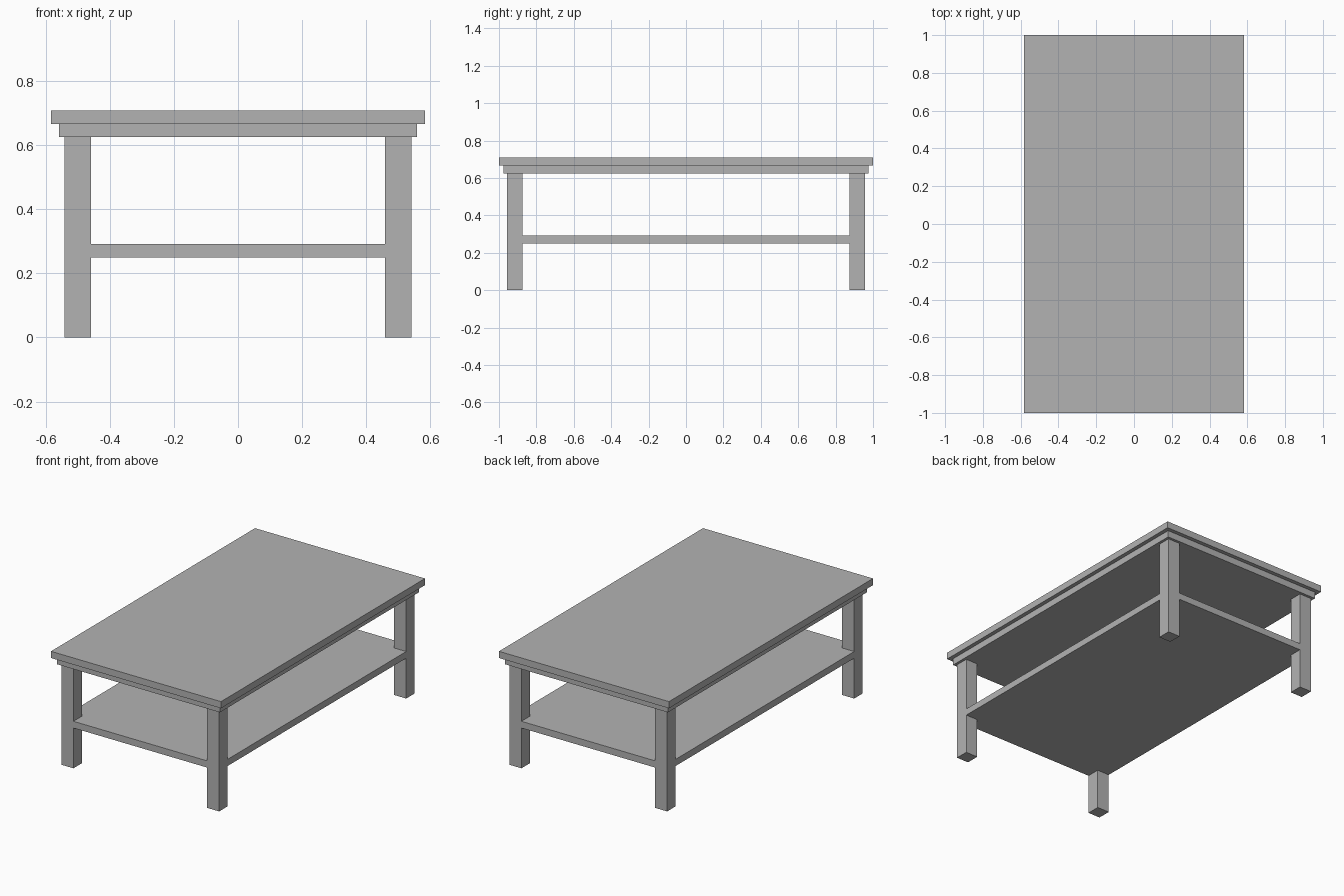
import bpy
import bmesh

UNIT = 1 / 24          # board thickness
LEG = 2 * UNIT         # leg width
LEG_X, LEG_Y = 13 * UNIT, 23 * UNIT   # outer faces of the legs
LEG_TOP = 15 * UNIT
SHELF_Z = 6 * UNIT

default_cube = bpy.data.objects.get("Cube")
if default_cube:
    bpy.data.objects.remove(default_cube, do_unlink=True)

grey = bpy.data.materials.new("plain grey")
grey.use_nodes = True
colour = (0.45, 0.45, 0.45, 1)
grey.diffuse_color = colour
grey.node_tree.nodes["Principled BSDF"].inputs["Base Color"].default_value = colour


def board(name, outline, bottom, height):
    """Extrude a flat outline upward into a solid board."""
    bm = bmesh.new()
    face = bm.faces.new([bm.verts.new((x, y, bottom)) for x, y in outline])
    raised = bmesh.ops.extrude_face_region(bm, geom=[face])["geom"]
    verts = [v for v in raised if isinstance(v, bmesh.types.BMVert)]
    bmesh.ops.translate(bm, verts=verts, vec=(0, 0, height))
    bmesh.ops.recalc_face_normals(bm, faces=bm.faces)
    mesh = bpy.data.meshes.new(name)
    bm.to_mesh(mesh)
    bm.free()
    mesh.materials.append(grey)
    obj = bpy.data.objects.new(name, mesh)
    bpy.context.collection.objects.link(obj)
    return obj


def rectangle(x0, x1, y0, y1):
    return [(x0, y0), (x1, y0), (x1, y1), (x0, y1)]


# Table top and the smaller slab beneath it
top_x, top_y, inset = 14 * UNIT, 1.0, 0.025
board("table_top", rectangle(-top_x, top_x, -top_y, top_y), LEG_TOP + UNIT, UNIT)
board("under_top",
      rectangle(inset - top_x, top_x - inset, inset - top_y, top_y - inset),
      LEG_TOP, UNIT)

# Four square legs
for sx, side in ((1, "left"), (-1, "right")):
    for sy, end in ((-1, "front"), (1, "back")):
        xs = sorted((sx * LEG_X, sx * (LEG_X - LEG)))
        ys = sorted((sy * LEG_Y, sy * (LEG_Y - LEG)))
        board(f"{end}_{side}_leg", rectangle(*xs, *ys), 0, LEG_TOP)

# Shelf flush with the legs, its corners notched around them
shelf_outline = []
for sx, sy in ((1, 1), (-1, 1), (-1, -1), (1, -1)):
    notch = [(LEG_X, LEG_Y - LEG), (LEG_X - LEG, LEG_Y - LEG), (LEG_X - LEG, LEG_Y)]
    if sx * sy < 0:
        notch.reverse()
    shelf_outline += [(sx * x, sy * y) for x, y in notch]
board("shelf", shelf_outline, SHELF_Z, UNIT)
